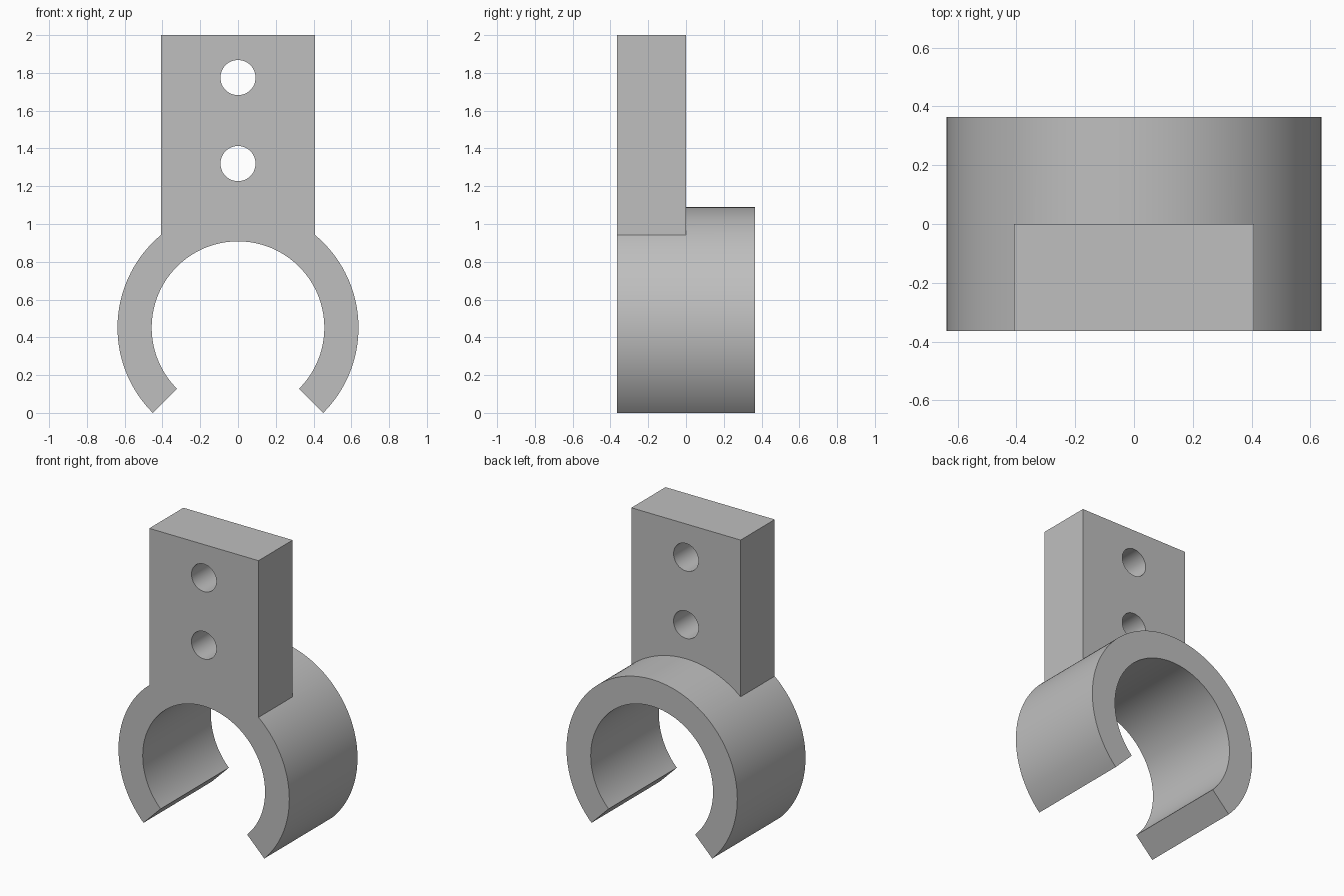
import bpy, bmesh
from math import sin, cos, pi, radians
from mathutils import Matrix

if "Cube" in bpy.data.objects:
    bpy.data.objects.remove(bpy.data.objects["Cube"])

OUTER, INNER = 0.638, 0.457      # clip radii
HALF_DEPTH = 0.364
CENTRE_Z = OUTER * sin(pi / 4)   # open ends rest on the ground
PLATE_HALF = 0.408
HOLE_RADIUS = 0.093
STEPS = 108

grey = bpy.data.materials.new("light grey")
grey.use_nodes = True
colour = (0.52, 0.52, 0.52, 1)
grey.diffuse_color = colour
grey.node_tree.nodes["Principled BSDF"].inputs["Base Color"].default_value = colour


def extrude_profile(name, points, y0, y1):
    """Extrude an (x, z) outline along y into a closed solid."""
    bm = bmesh.new()
    face = bm.faces.new([bm.verts.new((x, y0, z)) for x, z in points])
    new = bmesh.ops.extrude_face_region(bm, geom=[face])["geom"]
    bmesh.ops.translate(bm, vec=(0, y1 - y0, 0),
                        verts=[v for v in new if isinstance(v, bmesh.types.BMVert)])
    bmesh.ops.recalc_face_normals(bm, faces=bm.faces)
    mesh = bpy.data.meshes.new(name)
    bm.to_mesh(mesh)
    bm.free()
    mesh.materials.append(grey)
    obj = bpy.data.objects.new(name, mesh)
    bpy.context.collection.objects.link(obj)
    return obj


def arc(radius, start, end, steps, cz):
    angles = [radians(start + (end - start) * i / steps) for i in range(steps + 1)]
    return [(radius * cos(a), cz + radius * sin(a)) for a in angles]


def combine(target, tool, operation):
    """Apply a boolean and discard its tool."""
    mod = target.modifiers.new(operation.title(), 'BOOLEAN')
    mod.operation, mod.solver, mod.object = operation, 'EXACT', tool
    bpy.context.view_layer.objects.active = target
    bpy.ops.object.modifier_apply(modifier=mod.name)
    bpy.data.objects.remove(tool)


# Open ring, with the gap facing down
ring = arc(OUTER, -45, 225, STEPS, CENTRE_Z) + arc(INNER, 225, -45, STEPS, CENTRE_Z)
bracket = extrude_profile("clip_bracket", ring, -HALF_DEPTH, HALF_DEPTH)

# Upright mounting plate on the front half, its foot sunk into the ring wall
foot = CENTRE_Z + 0.475
plate = extrude_profile("mounting_plate",
                        [(-PLATE_HALF, foot), (PLATE_HALF, foot),
                         (PLATE_HALF, 2), (-PLATE_HALF, 2)], -HALF_DEPTH, 0)

# Two screw holes through the plate
for z in (1.32, 1.775):
    circle = arc(HOLE_RADIUS, 0, 360, 48, z)[:-1]
    combine(plate, extrude_profile("screw_hole_cutter", circle, -0.5, 0.2), 'DIFFERENCE')

combine(bracket, plate, 'UNION')

# Smooth curved walls, crisp edges
bpy.ops.object.select_all(action='DESELECT')
bracket.select_set(True)
bpy.context.view_layer.objects.active = bracket
bpy.ops.object.shade_smooth_by_angle(angle=radians(30))
